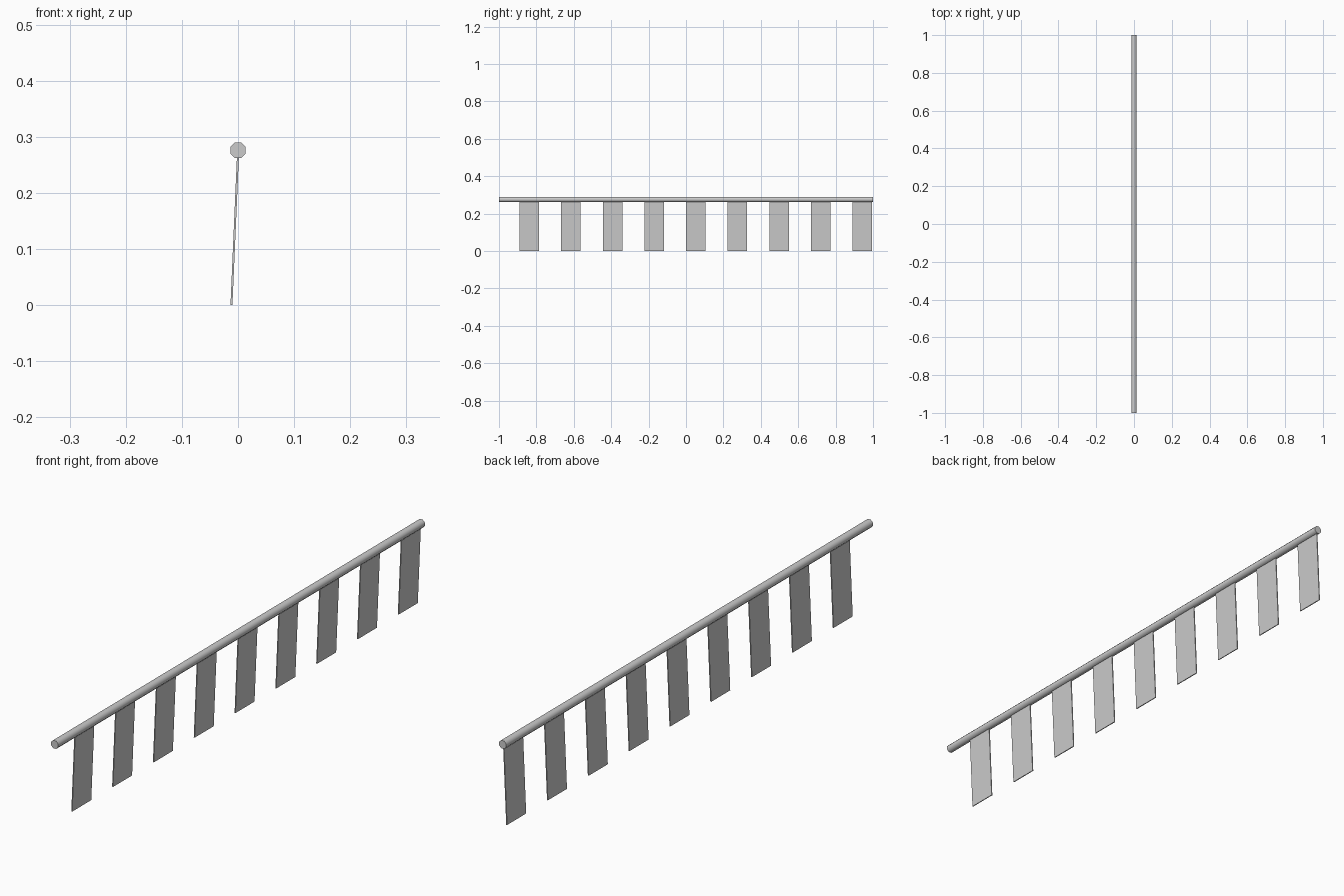
import bpy
import math
from mathutils import Vector

cube = bpy.data.objects.get("Cube")
if cube:
    bpy.data.objects.remove(cube, do_unlink=True)

# One plain grey for everything
grey = bpy.data.materials.new("plain grey")
grey.use_nodes = True
COLOR = (0.6, 0.6, 0.6, 1.0)
grey.diffuse_color = COLOR
grey.node_tree.nodes["Principled BSDF"].inputs["Base Color"].default_value = COLOR

ROD_Z = 0.276
ROD_RADIUS = 0.0148
SLATS = 9
SPACING = 0.2226
SLAT_WIDTH = 0.104
SLAT_THICKNESS = 0.0035

# Horizontal rod, eight-sided, flats facing up and sideways
bpy.ops.mesh.primitive_cylinder_add(vertices=8, radius=ROD_RADIUS, depth=2,
                                    location=(0, 0, ROD_Z))
rod = bpy.context.object
rod.name = "rod"
rod.rotation_euler = (math.pi / 2, 0, 0)
for v in rod.data.vertices:
    x, y = v.co.x, v.co.y
    a = math.pi / 8
    v.co.x = x * math.cos(a) - y * math.sin(a)
    v.co.y = x * math.sin(a) + y * math.cos(a)
rod.data.materials.append(grey)
bpy.ops.object.shade_smooth_by_angle(angle=math.radians(50))

# Hanging slats, swung slightly towards -x
top = Vector((0, 0, ROD_Z - 0.008))
bottom = Vector((-0.0117, 0, 0))
hang = top - bottom
for i in range(SLATS):
    y = -0.838 + i * SPACING
    centre = (top + bottom) / 2
    bpy.ops.mesh.primitive_cube_add(size=1, location=(centre.x, y, centre.z))
    slat = bpy.context.object
    slat.name = f"slat_{i + 1}"
    slat.scale = (SLAT_THICKNESS, SLAT_WIDTH, hang.length)
    slat.rotation_euler = (0, math.atan2(hang.x, hang.z), 0)
    slat.data.materials.append(grey)
